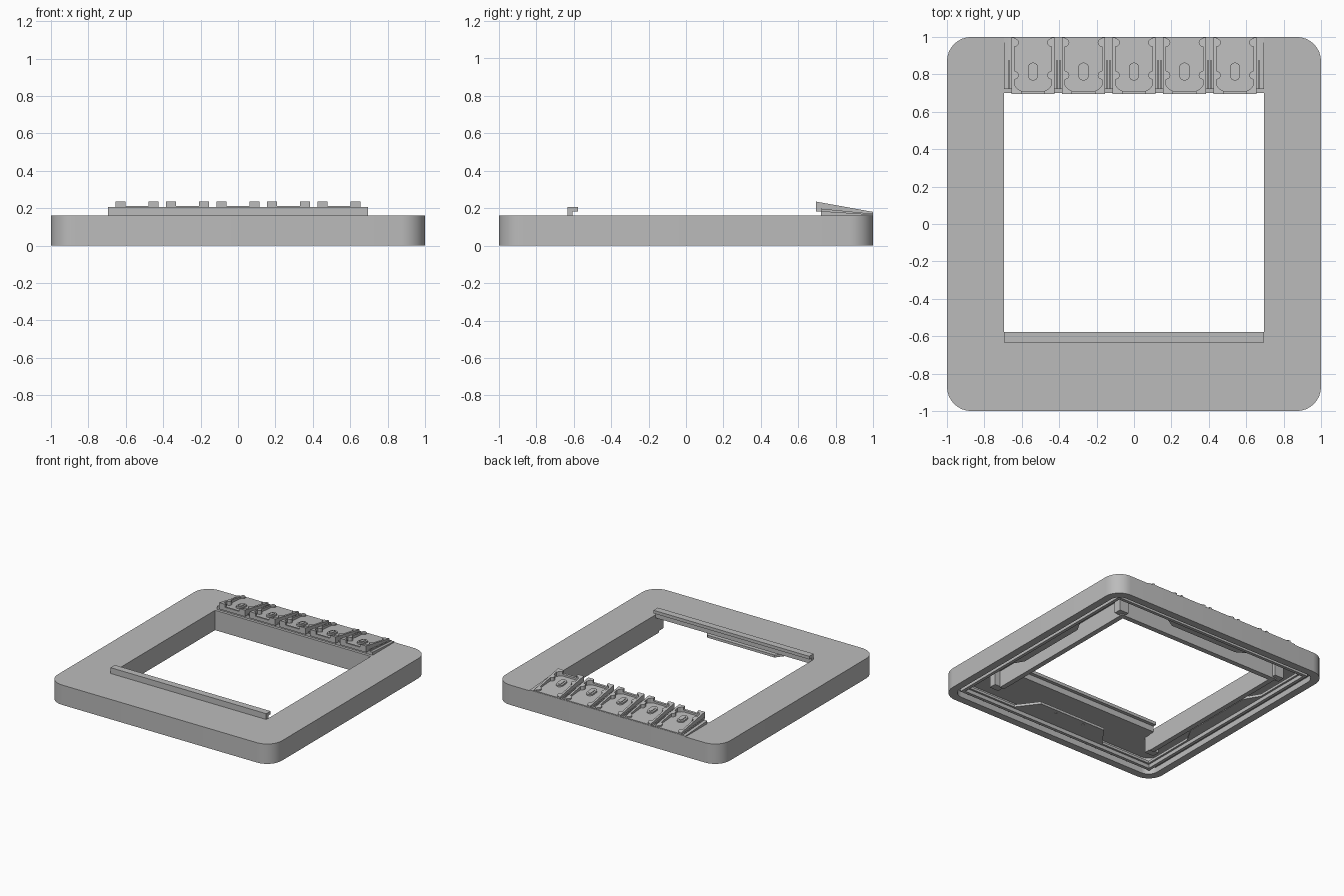
import bpy, bmesh, math
from mathutils import Matrix

cube = bpy.data.objects.get("Cube")
if cube:
    bpy.data.objects.remove(cube, do_unlink=True)

grey = bpy.data.materials.new("plain_grey")
grey.use_nodes = True
colour = (0.5, 0.5, 0.5, 1)
grey.diffuse_color = colour
grey.node_tree.nodes["Principled BSDF"].inputs["Base Color"].default_value = colour


def prism(name, outline, low, high):
    """Extrude an xy outline between two heights, each a number or a function of y."""
    bot = low if callable(low) else lambda y: low
    top = high if callable(high) else lambda y: high
    bm = bmesh.new()
    a = [bm.verts.new((x, y, bot(y))) for x, y in outline]
    b = [bm.verts.new((x, y, top(y))) for x, y in outline]
    bm.faces.new(a)
    bm.faces.new(b)
    n = len(a)
    for i in range(n):
        j = (i + 1) % n
        bm.faces.new((a[i], a[j], b[j], b[i]))
    bmesh.ops.recalc_face_normals(bm, faces=bm.faces)
    mesh = bpy.data.meshes.new(name)
    bm.to_mesh(mesh)
    bm.free()
    mesh.materials.append(grey)
    obj = bpy.data.objects.new(name, mesh)
    bpy.context.collection.objects.link(obj)
    return obj


def rect(x0, x1, y0, y1):
    return [(x0, y0), (x1, y0), (x1, y1), (x0, y1)]


def arc(cx, cy, r, start, end, steps=8):
    return [(cx + r * math.cos(math.radians(start + (end - start) * i / steps)),
             cy + r * math.sin(math.radians(start + (end - start) * i / steps)))
            for i in range(steps + 1)]


def rounded_square(half, r):
    c = half - r
    pts = []
    for k, (sx, sy) in enumerate([(1, 1), (-1, 1), (-1, -1), (1, -1)]):
        pts += arc(sx * c, sy * c, r, k * 90, k * 90 + 90)
    return pts


def cut(target, cutter):
    cutter.hide_render = True
    mod = target.modifiers.new("cut", "BOOLEAN")
    mod.operation = "DIFFERENCE"
    mod.solver = "EXACT"
    mod.object = cutter
    bpy.context.view_layer.objects.active = target
    bpy.ops.object.modifier_apply(modifier=mod.name)
    bpy.data.objects.remove(cutter, do_unlink=True)


def slope(front, back):
    """Height running from the opening edge to the back edge."""
    return lambda y: front + (back - front) * (y - 0.695) / 0.305


IN, FRONT, BACK = 0.695, -0.605, 0.7

# Frame shell: rounded plate, hollow underneath, with a square opening
frame = prism("frame", rounded_square(1, 0.13), 0, 0.16)
cut(frame, prism("hollow_cutter", rounded_square(0.94, 0.08), -0.1, 0.135))
cut(frame, prism("opening_cutter", rect(-IN, IN, FRONT, BACK), -0.1, 0.3))
bpy.ops.object.select_all(action="DESELECT")
frame.select_set(True)
bpy.context.view_layer.objects.active = frame
bpy.ops.object.shade_smooth_by_angle(angle=math.radians(30))

# Inner walls on the sides and back, with corner blocks
for s, side in ((1, "left"), (-1, "right")):
    prism(f"inner_wall_{side}", rect(s * IN, s * 0.735, -0.65, 0.74), 0, 0.137)
    for y in (-0.68, 0.74):
        prism(f"corner_block_{side}", rect(s * 0.70, s * 0.78, y - 0.03, y + 0.03), 0.01, 0.137)
prism("inner_wall_back", rect(-IN, IN, BACK, 0.74), 0, 0.137)

# Underside ledges with a wider middle, and a ridge inside the outer wall
for k, side in enumerate(("front", "left", "back", "right")):
    reach = -0.70 if k == 0 else -0.79
    ledge = [(-0.88, -0.945), (0.88, -0.945), (0.88, -0.86), (0.42, -0.86),
             (0.3, reach), (-0.3, reach), (-0.42, -0.86), (-0.88, -0.86)]
    ridge = [(-0.9, -0.9), (0.9, -0.9), (0.875, -0.875), (-0.875, -0.875)]
    for obj in (prism(f"ledge_{side}", ledge, 0.045, 0.065),
                prism(f"ridge_{side}", ridge, 0.015, 0.045)):
        obj.data.transform(Matrix.Rotation(k * math.pi / 2, 4, "Z"))

# Screw seats under the front ledge
for x in (-0.13, 0.13):
    prism("screw_seat", arc(x, -0.735, 0.01, 0, 330, 11), 0.04, 0.046)

# Hooked front rail
prism("rail_post", rect(-IN, IN, -0.633, -0.605), 0.155, 0.207)
prism("rail_lip", rect(-IN, IN, -0.606, -0.578), 0.182, 0.207)

# Sloping shelf on the back edge
prism("clip_shelf", rect(-IN, IN, 0.722, 1), 0.155, slope(0.186, 0.166))

# Five sloping clip trays
base, floor, lip, rim = (slope(0.183, 0.164), slope(0.195, 0.172),
                         slope(0.211, 0.176), slope(0.235, 0.18))
for i in range(5):
    cx = (i - 2) * 0.27
    prism("tray_floor", rect(cx - 0.115, cx + 0.115, 0.695, 0.998), base, floor)
    prism("tray_lip", rect(cx - 0.07, cx + 0.07, 0.695, 0.712), base, lip)
    for s in (1, -1):
        # Side rail with a chamfered front corner and two half-round bumps
        edge = cx + s * 0.098
        rail = [(cx + s * 0.115, 0.695), (cx + s * 0.062, 0.695), (cx + s * 0.062, 0.712),
                (cx + s * 0.08, 0.72), (edge, 0.74)]
        for y in (0.795, 0.97):
            rail += [(2 * edge - px if s < 0 else px, py)
                     for px, py in arc(edge, y, 0.022, 270, 90)]
        rail += [(edge, 0.998), (cx + s * 0.115, 0.998)]
        prism("tray_rail", rail, base, rim)
        # Low guide strip beside the tray
        prism("guide_strip", rect(cx + s * 0.122, cx + s * 0.13, 0.722, 0.998),
              0.16, slope(0.2, 0.17))
    # Oval boss with a slot-shaped top
    for r, top in ((0.028, slope(0.211, 0.178)), (0.013, slope(0.216, 0.183))):
        oval = arc(cx, 0.835, r, 0, 180) + arc(cx, 0.795, r, 180, 360)
        prism("tray_boss", oval, base, top)
